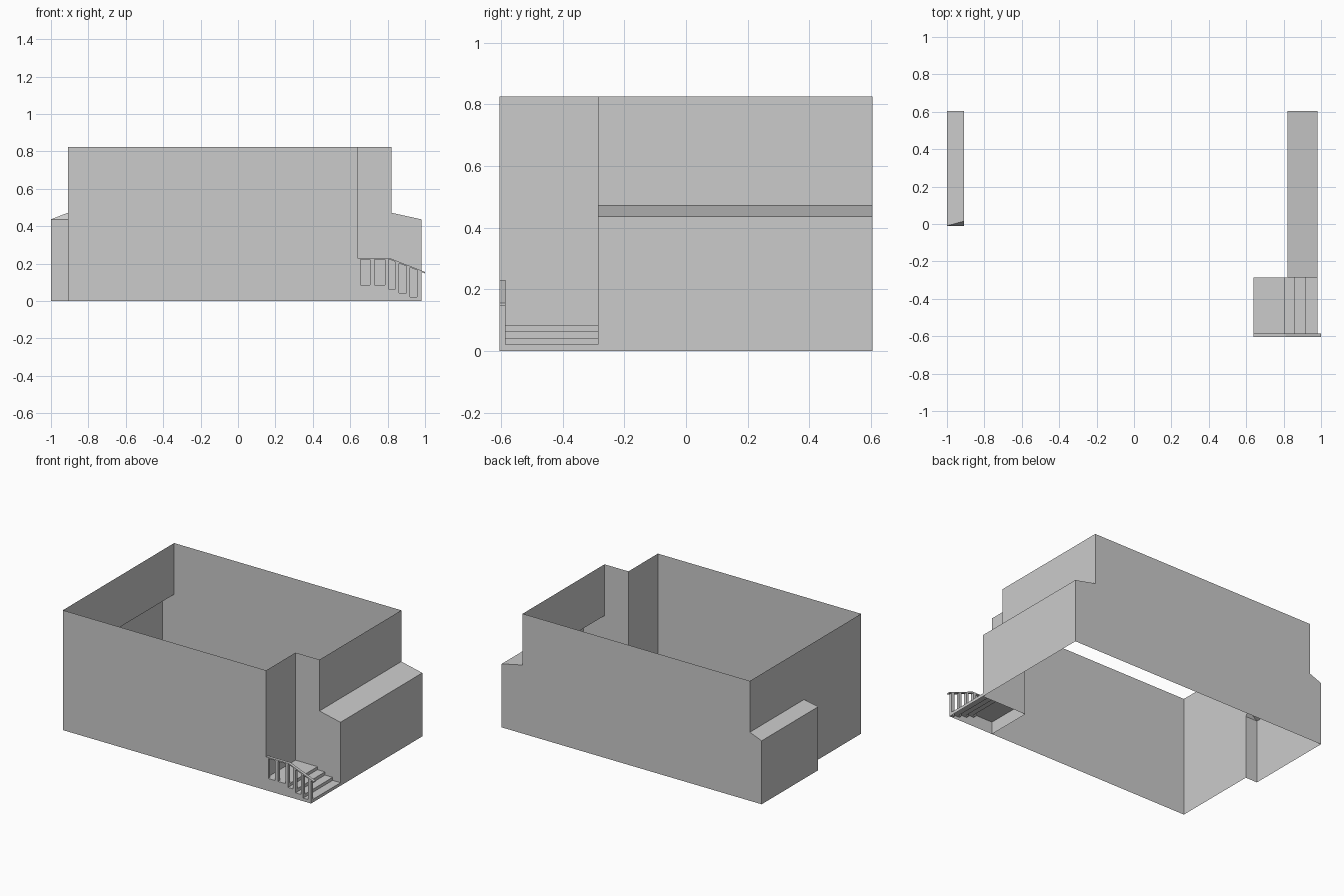
import bpy

if "Cube" in bpy.data.objects:
    bpy.data.objects.remove(bpy.data.objects["Cube"])

FRONT, BACK, PORCH = -0.605, 0.605, -0.285   # y planes
LEFT, RIGHT = -0.91, 0.82                    # upper wall x planes
EL, ER = -1.0, 0.98                          # low side bays
TOP, HI, LO = 0.825, 0.472, 0.437            # wall top, bay roof high and low edge
NOTCH = 0.638                                # porch recess x
RAIL_Y = -0.585                              # inner face of railing


def make(name, verts, faces):
    me = bpy.data.meshes.new(name)
    me.from_pydata(verts, [], faces)
    me.update()
    ob = bpy.data.objects.new(name, me)
    bpy.context.collection.objects.link(ob)
    return ob


def panel(name, pts):
    """Single flat polygon, points anticlockwise seen from outside."""
    return make(name, pts, [tuple(range(len(pts)))])


def xz(y, pts):
    return [(x, y, z) for x, z in pts]


def yz(x, pts):
    return [(x, y, z) for y, z in pts]


def prism(name, pts, y0, y1):
    """Closed x-z profile extruded along y (anticlockwise seen from the front)."""
    n = len(pts)
    faces = [tuple(range(n)), tuple(reversed(range(n, 2 * n)))]
    faces += [(i, i + n, (i + 1) % n + n, (i + 1) % n) for i in range(n)]
    return make(name, xz(y0, pts) + xz(y1, pts), faces)


# Main walls
panel("front_wall", xz(FRONT, [(LEFT, 0), (NOTCH, 0), (NOTCH, TOP), (LEFT, TOP)]))
panel("back_wall", xz(BACK, [(ER, 0), (EL, 0), (EL, LO), (LEFT, HI), (LEFT, TOP),
                             (RIGHT, TOP), (RIGHT, HI), (ER, LO)]))
panel("left_wall", yz(LEFT, [(FRONT, 0), (FRONT, TOP), (BACK, TOP), (BACK, HI),
                             (0.015, HI), (-0.01, LO), (-0.01, 0)]))
panel("right_upper_wall", yz(RIGHT, [(PORCH, HI), (BACK, HI), (BACK, TOP), (PORCH, TOP)]))

# Porch recess walls
panel("recess_side_wall", yz(NOTCH, [(FRONT, 0), (PORCH, 0), (PORCH, TOP), (FRONT, TOP)]))
panel("recess_back_wall", xz(PORCH, [(NOTCH, 0), (ER, 0), (ER, LO), (RIGHT, HI),
                                     (RIGHT, TOP), (NOTCH, TOP)]))

# Right bay
panel("right_bay_wall", yz(ER, [(PORCH, 0), (BACK, 0), (BACK, LO), (PORCH, LO)]))
panel("right_bay_roof", [(RIGHT, PORCH, HI), (ER, PORCH, LO), (ER, BACK, LO), (RIGHT, BACK, HI)])

# Left bay
panel("left_bay_wall", yz(EL, [(BACK, 0), (-0.01, 0), (-0.01, LO), (BACK, LO)]))
panel("left_bay_front", xz(-0.01, [(EL, 0), (LEFT, 0), (LEFT, LO), (EL, LO)]))
panel("left_bay_roof", [(EL, -0.01, LO), (LEFT, 0.015, HI), (LEFT, BACK, HI), (EL, BACK, LO)])
panel("left_bay_hip", [(EL, -0.01, LO), (LEFT, -0.01, LO), (LEFT, 0.015, HI)])

# Porch deck and steps: stepped profile swept across the porch, open underneath
steps = [(NOTCH, 0.085), (0.805, 0.085), (0.805, 0.064), (0.862, 0.064), (0.862, 0.042),
         (0.92, 0.042), (0.92, 0.021), (ER, 0.021), (ER, 0)]
n = len(steps)
make("porch_steps", xz(FRONT, steps) + xz(PORCH, steps),
     [(i, i + 1, i + 1 + n, i + n) for i in range(n - 1)])
panel("porch_side", xz(FRONT, [(NOTCH, 0)] + steps[::-1]))


# Railing: balusters under a sloping handrail
def rail_z(x):
    return 0.23 - max(0, x - 0.81) * 0.39


for x0, x1, z in [(NOTCH, 0.655, 0.085), (0.707, 0.729, 0.085), (0.785, 0.805, 0.064),
                  (0.843, 0.862, 0.042), (0.902, 0.92, 0.021), (0.957, ER, 0)]:
    prism("baluster", [(x0, z), (x1, z), (x1, rail_z(x1) - 0.004), (x0, rail_z(x0) - 0.004)],
          FRONT, RAIL_Y)

path = [NOTCH, 0.81, 1.0]
prism("handrail", [(x, rail_z(x) - 0.008) for x in path]
      + [(x, rail_z(x)) for x in reversed(path)], FRONT, RAIL_Y)
